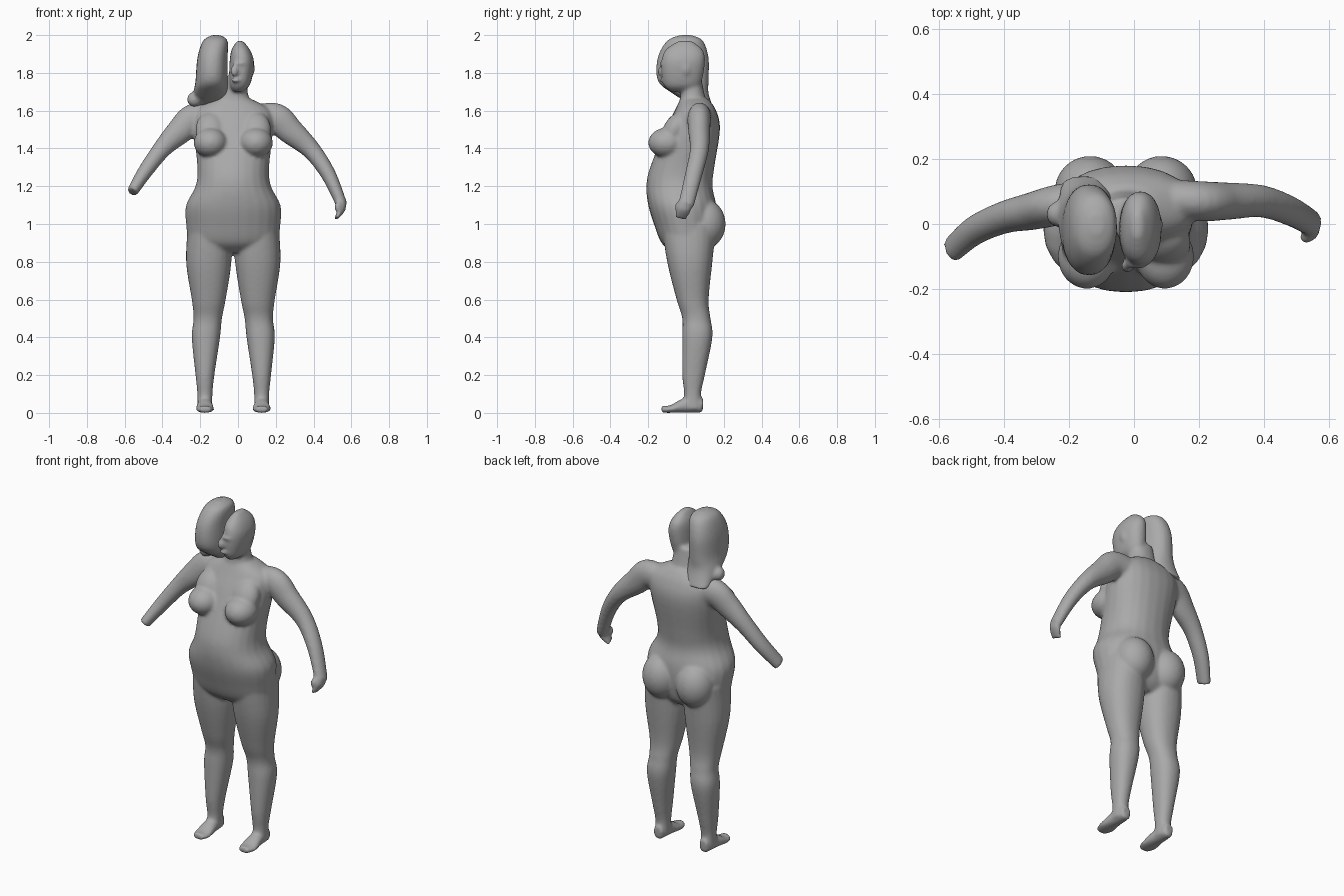
import bpy, bmesh, math
from mathutils import Vector, Matrix

cube = bpy.data.objects.get("Cube")
if cube:
    bpy.data.objects.remove(cube)

MID = -.025
SIDES = 24
AXIS_Y = Vector((0, 1, 0))
AXIS_Z = Vector((0, 0, 1))

grey = bpy.data.materials.new("plain grey")
grey.use_nodes = True
tone = (.4, .4, .4, 1)
grey.diffuse_color = tone
grey.node_tree.nodes["Principled BSDF"].inputs["Base Color"].default_value = tone


def skin_rings(bm, rings):
    """Join a series of rings into one closed shell."""
    loops = [[bm.verts.new(point) for point in ring] for ring in rings]
    for lower, upper in zip(loops, loops[1:]):
        for i in range(SIDES):
            j = (i + 1) % SIDES
            bm.faces.new((lower[i], lower[j], upper[j], upper[i]))
    bm.faces.new(reversed(loops[0]))
    bm.faces.new(loops[-1])


def oval(power):
    """Unit outline, slightly squared when the power is below one."""
    for i in range(SIDES):
        angle = math.tau * i / SIDES
        yield [math.copysign(abs(part) ** power, part)
               for part in (math.cos(angle), math.sin(angle))]


def spline(rows, steps=5):
    """Smooth in-between rows for a list of section settings."""
    rows = [Vector(row) for row in rows]
    padded = [rows[0], *rows, rows[-1]]
    result = []
    for before, start, end, after in zip(padded, rows, rows[1:], padded[3:]):
        leave, arrive = (end - before) / 2, (after - start) / 2
        for n in range(steps):
            t = n / steps
            ease = t * t * (3 - 2 * t)
            result.append(start.lerp(end, ease)
                          + leave * t * (1 - t) ** 2 - arrive * t * t * (1 - t))
    return result + [rows[-1]]


def stack(bm, rows, mirror=1, power=.9):
    """Loft level sections: height, inner edge, outer edge, front, back."""
    rings = []
    for z, inner, outer, front, back in spline(rows):
        centre_x = MID + mirror * (inner + outer) / 2
        centre_y = (front + back) / 2
        half_x, half_y = (outer - inner) / 2, (back - front) / 2
        rings.append([(centre_x + u * half_x, centre_y + v * half_y, z)
                      for u, v in oval(power)])
    skin_rings(bm, rings)


def trunk(bm, rows):
    """Loft sections centred on the body: height, half width, front, back."""
    stack(bm, [(z, -half, half, front, back) for z, half, front, back in rows])


def tube(bm, path, widths, depths, facing):
    """Loft an oval tube along a path."""
    rows = spline([(*point, w, d) for point, w, d in zip(path, widths, depths)])
    spots = [Vector(row[:3]) for row in rows]
    padded = [spots[0], *spots, spots[-1]]
    rings = []
    for row, spot, before, after in zip(rows, spots, padded, padded[2:]):
        along = after - before
        side = along.cross(facing).normalized()
        deep = side.cross(along).normalized()
        rings.append([spot + side * u * row[3] + deep * v * row[4] for u, v in oval(1)])
    skin_rings(bm, rings)


def limb(bm, path, widths):
    tube(bm, path, widths, [.03 + .4 * width for width in widths], AXIS_Y)


def ball(bm, centre, size, tilt=0):
    place = Matrix.Translation(centre) @ Matrix.Rotation(tilt, 4, 'X')
    bmesh.ops.create_uvsphere(bm, u_segments=SIDES, v_segments=16, radius=1,
                              matrix=place @ Matrix.Diagonal((*size, 1)))


def finish(bm, name, rounds):
    """Fuse the overlapping shells into one smooth skin."""
    bmesh.ops.recalc_face_normals(bm, faces=bm.faces)
    mesh = bpy.data.meshes.new(name)
    bm.to_mesh(mesh)
    bm.free()
    mesh.materials.append(grey)
    part = bpy.data.objects.new(name, mesh)
    bpy.context.collection.objects.link(part)
    fuse = part.modifiers.new("fuse", 'REMESH')
    fuse.mode = 'VOXEL'
    fuse.voxel_size = .009
    fuse.use_smooth_shade = True
    soften = part.modifiers.new("soften", 'SMOOTH')
    soften.factor = .5
    soften.iterations = rounds


body = bmesh.new()

# Torso, then neck
trunk(body, [(.85, .15, -.07, .1), (.9, .23, -.13, .14), (1, .25, -.17, .16),
             (1.1, .25, -.2, .16), (1.2, .2, -.21, .14), (1.3, .19, -.19, .15),
             (1.5, .21, -.11, .18), (1.6, .2, -.06, .16), (1.66, .1, -.03, .12)])
trunk(body, [(1.58, .12, -.05, .13), (1.68, .08, -.03, .1), (1.78, .07, -.03, .08)])

for side in (-1, 1):
    # Breast with its upper slope, and buttock
    bust_x = MID + side * .12
    ball(body, (bust_x, -.1, 1.43), (.09, .1, .08))
    ball(body, (bust_x, -.06, 1.5), (.08, .06, .1), -.5)
    ball(body, (MID + side * .11, .1, 1), (.11, .11, .13))

    # Leg
    stack(body, [(.02, .11, .19, -.02, .09), (.1, .11, .19, -.01, .08),
                 (.2, .1, .2, -.02, .1), (.4, .07, .22, -.02, .14),
                 (.5, .06, .21, -.02, .13), (.6, .04, .22, -.05, .12),
                 (.8, .01, .25, -.1, .14), (1, .01, .24, -.13, .16)], side)

    # Foot, from heel to toes
    foot_x = MID + side * .15
    tube(body, [(foot_x, .09, .04), (foot_x, 0, .04), (foot_x, -.08, .02), (foot_x, -.13, .02)],
         (.03, .04, .05, .03), (.04, .04, .02, .02), AXIS_Z)

# Left arm, curled hand and thumb
arm_widths = (.07, .08, .07, .05, .04, .03)
limb(body, [(.1, .08, 1.56), (.2, .07, 1.56), (.28, .07, 1.49), (.39, .07, 1.39),
            (.48, .04, 1.26), (.55, 0, 1.1)], arm_widths)
limb(body, [(.55, 0, 1.12), (.55, -.01, 1.08), (.52, -.03, 1.03)], (.02, .02, .01))
ball(body, (.53, -.04, 1.09), (.02, .02, .03))

# Right arm with a closed end
limb(body, [(-.13, .08, 1.56), (-.23, .06, 1.56), (-.31, .04, 1.49), (-.4, .02, 1.4),
            (-.49, -.02, 1.28), (-.56, -.08, 1.17)], arm_widths)

# Head, nose, lips, brow and ear
stack(body, [(1.7, 0, .05, -.08, .05), (1.74, -.02, .09, -.12, .08),
             (1.85, -.02, .11, -.13, .1), (1.92, -.01, .09, -.11, .09),
             (1.97, .02, .05, -.04, .03)])
ball(body, (-.02, -.13, 1.81), (.02, .02, .03), -.3)
for face_x, face_z, half in ((-.01, 1.76, .03), (.01, 1.85, .04)):
    ball(body, (face_x, -.12, face_z), (half, .02, .01))
ball(body, (.08, 0, 1.82), (.01, .02, .03), .2)
finish(body, "body", 8)

# Long hair over the right half of the head, flaring onto the shoulder
hair = bmesh.new()
stack(hair, [(2, -.11, -.07, -.03, .03), (1.97, -.16, -.03, -.1, .09),
             (1.88, -.19, -.03, -.15, .12), (1.76, -.2, -.03, -.15, .12),
             (1.69, -.21, -.03, -.07, .12), (1.6, -.2, -.06, .08, .15)])
ball(hair, (-.23, .03, 1.66), (.04, .04, .04))
finish(hair, "hair", 5)
